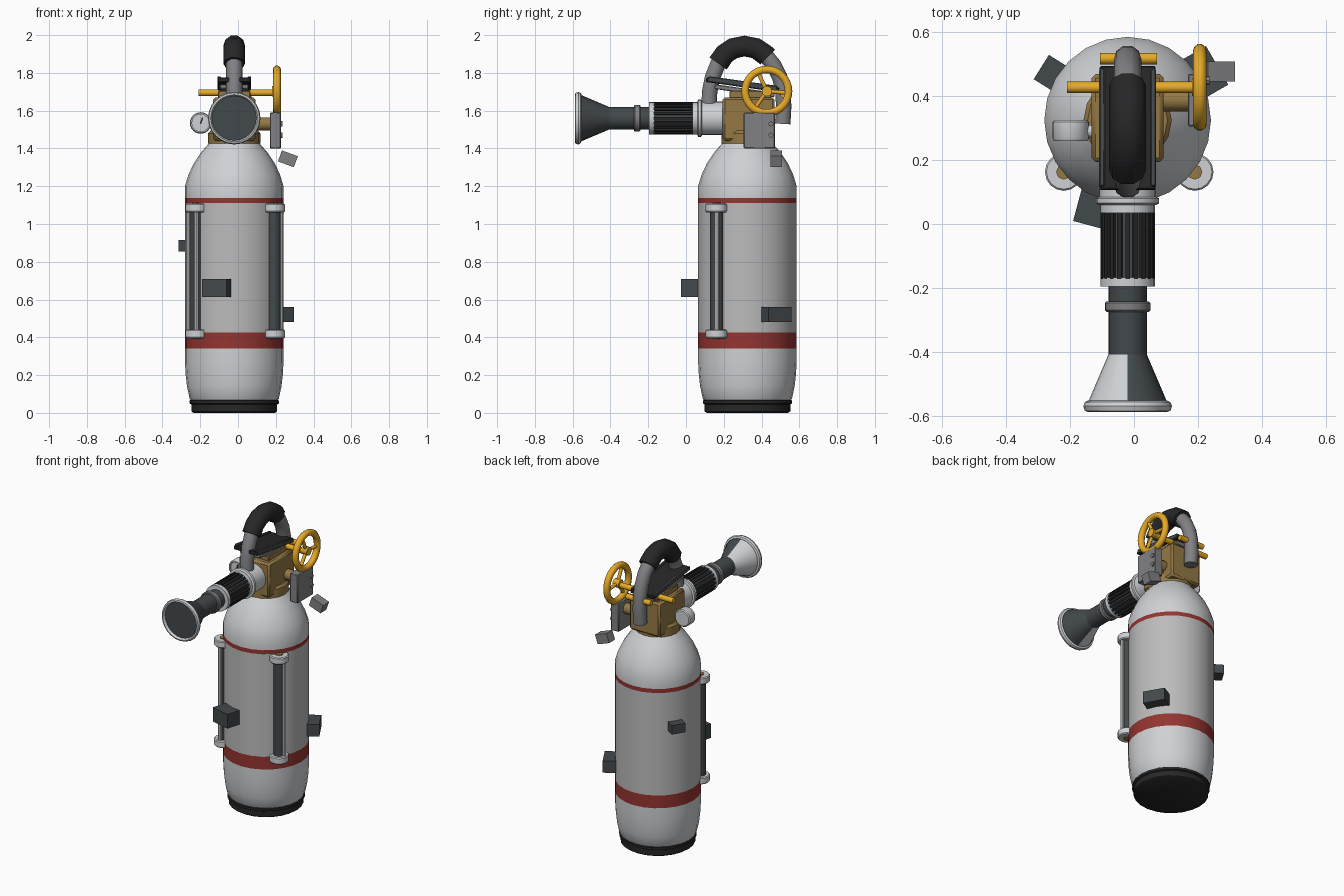
import bpy, bmesh
from math import pi, sin, cos, radians
from mathutils import Vector

if "Cube" in bpy.data.objects:
    bpy.data.objects.remove(bpy.data.objects["Cube"])

CX, CY = -0.02, 0.325          # tank axis
NZ = 1.56                      # nozzle axis height


def material(name, r, g, b):
    m = bpy.data.materials.new(name)
    m.diffuse_color = (r, g, b, 1)
    m.use_nodes = True
    m.node_tree.nodes["Principled BSDF"].inputs["Base Color"].default_value = m.diffuse_color
    return m


LIGHT = material("light_metal", 0.62, 0.64, 0.66)
GREY = material("mid_grey", 0.5, 0.5, 0.5)
STEEL = material("steel", 0.22, 0.22, 0.23)
DARK = material("dark_grey", 0.055, 0.065, 0.07)
BLACK = material("black_rubber", 0.02, 0.02, 0.02)
RED = material("red", 0.3, 0.035, 0.03)
BRASS = material("brass", 0.3, 0.19, 0.06)
YELLOW = material("yellow", 0.8, 0.4, 0.02)

ROT_FRONT = (pi / 2, 0, 0)     # local z points to -y
ROT_SIDE = (0, pi / 2, 0)      # local z points to +x


def finish(name, bm, mats, loc, rot, bevel=0.0):
    bmesh.ops.recalc_face_normals(bm, faces=bm.faces)
    me = bpy.data.meshes.new(name)
    bm.to_mesh(me)
    bm.free()
    for m in mats:
        me.materials.append(m)
    ob = bpy.data.objects.new(name, me)
    bpy.context.collection.objects.link(ob)
    ob.location, ob.rotation_euler = loc, rot
    if bevel:
        mod = ob.modifiers.new("bevel", 'BEVEL')
        mod.width, mod.segments = bevel, 1
    bpy.ops.object.select_all(action='DESELECT')
    ob.select_set(True)
    bpy.context.view_layer.objects.active = ob
    bpy.ops.object.shade_smooth_by_angle(angle=radians(35))
    return ob


def lathe(name, profile, loc, mats, rot=(0, 0, 0), n=24, pick=None):
    """Revolve (radius, height) points about local z, closing both ends."""
    bm = bmesh.new()
    rings = [[bm.verts.new((r * cos(2 * pi * i / n), r * sin(2 * pi * i / n), h))
              for i in range(n)] for r, h in profile]
    for a, b in zip(rings, rings[1:]):
        for i in range(n):
            j = (i + 1) % n
            bm.faces.new((a[i], a[j], b[j], b[i]))
    bm.faces.new(rings[0])
    bm.faces.new(rings[-1])
    if pick:
        for f in bm.faces:
            f.material_index = pick(f.calc_center_median())
    return finish(name, bm, mats, loc, rot)


def cyl(name, r, h0, h1, loc, mat, rot=(0, 0, 0), n=24):
    return lathe(name, [(r, h0), (r, h1)], loc, [mat], rot, n)


def box(name, size, loc, mat, rot=(0, 0, 0), bevel=0.004):
    bm = bmesh.new()
    bmesh.ops.create_cube(bm, size=1)
    bmesh.ops.scale(bm, vec=size, verts=bm.verts)
    return finish(name, bm, [mat], loc, rot, bevel)


def tube(name, pts, r, mat, cyclic=False):
    cu = bpy.data.curves.new(name, 'CURVE')
    cu.dimensions = '3D'
    cu.bevel_depth, cu.bevel_resolution = r, 3
    cu.use_fill_caps = True
    sp = cu.splines.new('POLY')
    sp.points.add(len(pts) - 1)
    for p, c in zip(sp.points, pts):
        p.co = (*c, 1)
    sp.use_cyclic_u = cyclic
    sp.use_smooth = True
    cu.materials.append(mat)
    ob = bpy.data.objects.new(name, cu)
    bpy.context.collection.objects.link(ob)
    return ob


# tank: foot, shell and coloured bands
AX = (CX, CY, 0)
lathe("tank_foot", [(0.215, 0), (0.227, 0.008), (0.227, 0.045), (0.236, 0.05),
                    (0.236, 0.065), (0.225, 0.072)], AX, [BLACK])


def shell_colour(c):
    z = c.z
    if 0.34 < z < 0.425 or 1.11 < z < 1.137:
        return 1
    return 2 if 0.425 < z < 1.11 else 0


lathe("tank_shell", [(0.225, 0.06), (0.236, 0.075), (0.25, 0.14), (0.257, 0.2), (0.261, 0.27),
                     (0.261, 0.34), (0.261, 0.425), (0.261, 1.11), (0.261, 1.137),
                     (0.261, 1.2), (0.243, 1.26), (0.215, 1.32), (0.175, 1.38),
                     (0.14, 1.42), (0.125, 1.44)], AX, [LIGHT, RED, GREY], pick=shell_colour)

# brass valve
lathe("valve_collar", [(0.138, 1.425), (0.138, 1.48), (0.125, 1.495)], AX, [BRASS], n=16)
box("valve_block", (0.225, 0.275, 0.23), (CX, 0.332, 1.555), BRASS, bevel=0.012)
box("valve_top", (0.17, 0.22, 0.05), (CX, 0.34, 1.68), BRASS)

# lever plates
box("lower_lever", (0.15, 0.32, 0.025), (CX, 0.31, 1.705), STEEL, (radians(-8), 0, 0))
box("upper_lever", (0.175, 0.39, 0.025), (CX, 0.30, 1.737), BLACK, (radians(-8), 0, 0))
for s in (-1, 1):
    box("lever_rail", (0.018, 0.37, 0.03), (CX + s * 0.08, 0.30, 1.742), DARK, (radians(-8), 0, 0))

# yellow cross rods
cyl("valve_rod", 0.018, -0.21, 0.205, (0, 0.428, 1.695), YELLOW, ROT_SIDE, 12)
cyl("rear_pin", 0.018, -0.107, 0.072, (0, 0.518, 1.685), YELLOW, ROT_SIDE, 12)

# hand wheel
W = Vector((0.206, 0.428, 1.703))
tube("hand_wheel", [W + Vector((0, 0.115 * cos(a * pi / 14), 0.115 * sin(a * pi / 14)))
                    for a in range(28)], 0.021, YELLOW, True)
cyl("wheel_hub", 0.027, -0.025, 0.02, W, YELLOW, ROT_SIDE, 12)
for k in range(3):
    a = radians(-5 + 120 * k)
    tube("wheel_spoke", [W, W + Vector((0, 0.11 * cos(a), 0.11 * sin(a)))], 0.011, YELLOW)

# side bracket, its bolts and the hanging tag
box("side_bracket", (0.058, 0.165, 0.19), (0.198, 0.388, 1.495), STEEL)
cyl("bracket_pipe", 0.035, 0.08, 0.18, (0, 0.388, 1.53), BRASS, ROT_SIDE, 12)
for z in (1.47, 1.53):
    cyl("bracket_bolt", 0.014, 0.22, 0.236, (0, 0.45, z), STEEL, ROT_SIDE, 8)
box("hanging_tag", (0.09, 0.062, 0.062), (0.264, 0.478, 1.345), STEEL, (0, radians(20), 0), 0)

# pressure gauge
G = (-0.198, 0.29, 1.535)
lathe("gauge_case", [(0.05, -0.035), (0.057, -0.03), (0.057, 0.022), (0.052, 0.03),
                     (0.045, 0.03), (0.045, 0.02)], G, [LIGHT], ROT_FRONT)
box("gauge_needle", (0.008, 0.006, 0.035), (-0.193, 0.268, 1.547), BLACK, (0, radians(20), 0), 0)
cyl("gauge_stem", 0.02, -0.15, -0.1, (0, 0.29, 1.535), LIGHT, ROT_SIDE, 12)

# carrying handle with padded grip
PATH = [(0.122, 1.6), (0.125, 1.70), (0.14, 1.775), (0.17, 1.85), (0.205, 1.9), (0.25, 1.93),
        (0.31, 1.942), (0.37, 1.93), (0.42, 1.895), (0.465, 1.84), (0.497, 1.775),
        (0.514, 1.70), (0.517, 1.62), (0.512, 1.53)]
PTS = [(CX, y, z) for y, z in PATH]
tube("carry_handle", PTS, 0.043, STEEL)
tube("handle_grip", PTS[3:9] + [(CX, 0.432, 1.883)], 0.058, BLACK)

# nozzle: heights along local z are -y
N = (CX, 0, NZ)


def nozzle(name, prof, mat, n=24):
    return lathe(name, prof, N, [mat], ROT_FRONT, n)


nozzle("nozzle_elbow", [(0.088, -0.21), (0.088, -0.08)], LIGHT)
nozzle("nozzle_flange", [(0.09, -0.085), (0.099, -0.08), (0.099, -0.065), (0.09, -0.06)], LIGHT)
nozzle("nozzle_collar", [(0.085, -0.062), (0.085, -0.035)], LIGHT)
nozzle("grip_core", [(0.074, -0.04), (0.074, 0.175)], DARK)
for k in range(20):
    a = 2 * pi * k / 20
    box("grip_rib", (0.014, 0.208, 0.02), (CX + 0.075 * sin(a), 0.067 - 0.135, NZ + 0.075 * cos(a)),
        BLACK, (0, a, 0), 0)
nozzle("grip_end_ring", [(0.085, 0.168), (0.085, 0.195)], LIGHT)
nozzle("nozzle_pipe", [(0.06, 0.19), (0.06, 0.415)], DARK)
nozzle("pipe_ring", [(0.066, 0.242), (0.071, 0.247), (0.071, 0.27), (0.066, 0.275)], STEEL)
lathe("nozzle_horn", [(0.06, 0.408), (0.124, 0.558)], N, [DARK, LIGHT], ROT_FRONT,
      pick=lambda c: 1 if c.x < -0.001 else 0)
lathe("horn_rim", [(0.124, 0.553), (0.134, 0.558), (0.139, 0.57), (0.134, 0.585), (0.125, 0.588),
                   (0.12, 0.58), (0.118, 0.572)], N, [LIGHT, DARK], ROT_FRONT,
      pick=lambda c: 1 if abs(c.x) + abs(c.y) < 0.01 else 0)

# two side canisters with end caps and a light rod
for x, dx, dy in ((-0.22, 0, -1), (0.19, 1, 0)):
    y = 0.163
    cyl("canister_tube", 0.036, 0.41, 1.10, (x, y, 0), DARK, n=16)
    cyl("canister_rod", 0.012, 0.41, 1.10, (x + dx * 0.038, y + dy * 0.038, 0), LIGHT, n=8)
    for z in (0.395, 1.062):
        lathe("canister_cap", [(0.054, z), (0.059, z + 0.006), (0.059, z + 0.04), (0.054, z + 0.046)],
              (x, y, 0), [LIGHT], n=16)
    cyl("canister_plug", 0.024, 0.39, 1.113, (x, y, 0), BRASS, n=8)

# radial blocks on the tank
box("front_block", (0.135, 0.12, 0.095), (-0.11, 0.05, 0.662), DARK, (0, 0, radians(-15)), 0)
box("left_block", (0.10, 0.09, 0.06), (-0.248, 0.465, 0.885), DARK, (0, 0, radians(-32)), 0)
box("right_block", (0.10, 0.14, 0.08), (0.217, 0.472, 0.52), DARK, (0, 0, radians(30)), 0)
